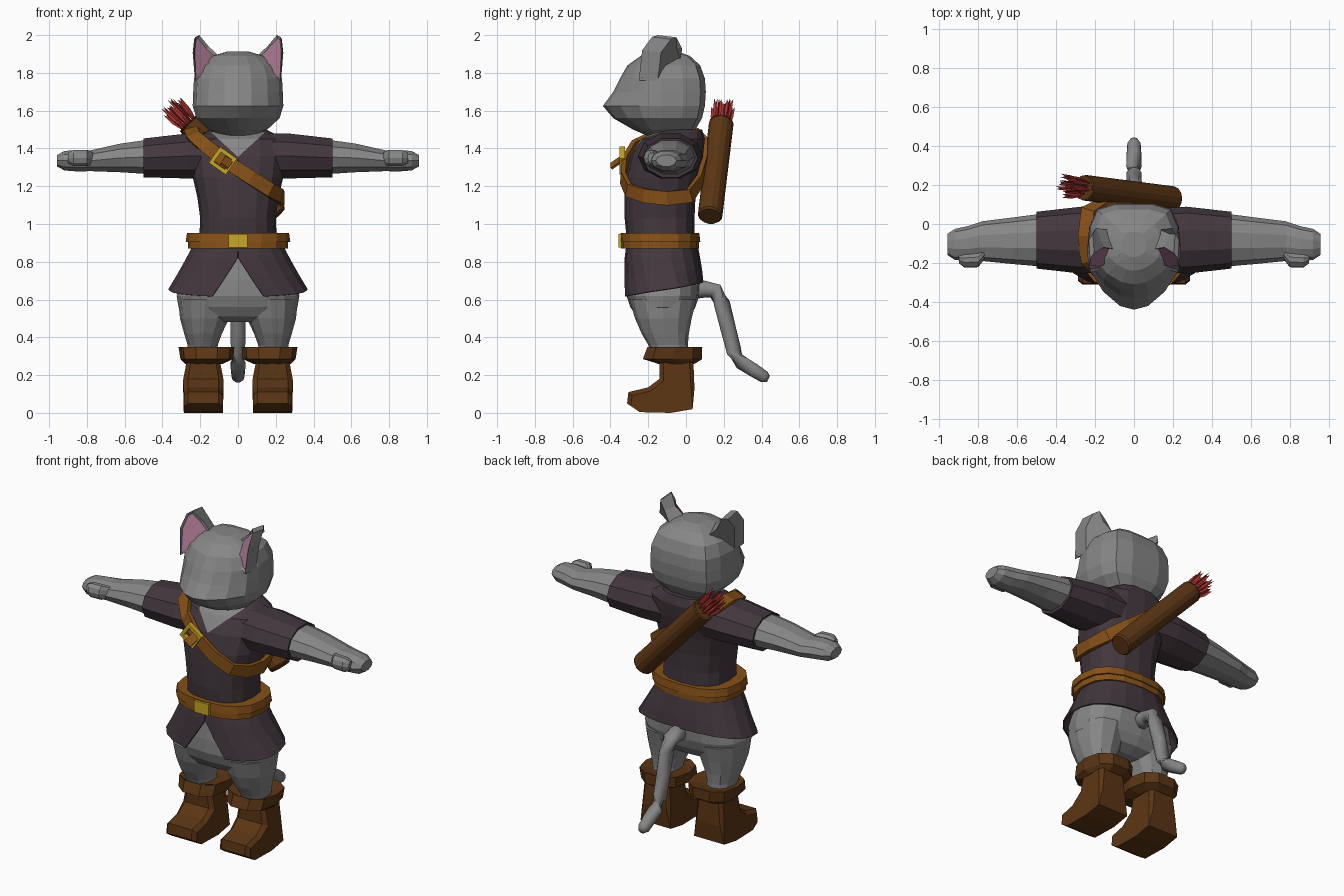
import bpy, bmesh, math, random
from mathutils import Vector as V

if "Cube" in bpy.data.objects:
    bpy.data.objects.remove(bpy.data.objects["Cube"])

random.seed(4)

def material(name, r, g, b):
    m = bpy.data.materials.new(name)
    m.diffuse_color = (r, g, b, 1)
    m.use_nodes = True
    m.node_tree.nodes["Principled BSDF"].inputs["Base Color"].default_value = m.diffuse_color
    return m

FUR = material("grey_fur", .24, .24, .24)
CLOTH = material("dark_plum_cloth", .055, .038, .047)
BOOT = material("dark_brown_leather", .105, .036, .007)
BELT = material("tan_leather", .24, .082, .009)
GOLD = material("gold", .58, .38, .02)
PINK = material("ear_pink", .36, .17, .26)
RED = material("arrow_red", .42, .035, .03)

def finish(name, bm, mats, mirror=False, smooth=False):
    bmesh.ops.recalc_face_normals(bm, faces=bm.faces)
    me = bpy.data.meshes.new(name)
    bm.to_mesh(me)
    bm.free()
    ob = bpy.data.objects.new(name, me)
    bpy.context.collection.objects.link(ob)
    for m in mats:
        me.materials.append(m)
    if mirror:
        ob.modifiers.new("mirror", 'MIRROR')
    if smooth:
        for p in me.polygons:
            p.use_smooth = True
    return ob

def loft_bm(rings, closed=True, caps=True, loop=False):
    """Skin a row of rings with quads."""
    bm = bmesh.new()
    rs = [[bm.verts.new(p) for p in r] for r in rings]
    n = len(rs[0])
    for a, b in zip(rs, rs[1:] + (rs[:1] if loop else [])):
        for i in range(n if closed else n - 1):
            j = (i + 1) % n
            bm.faces.new((a[i], a[j], b[j], b[i]))
    if caps and not loop:
        bm.faces.new(rs[0])
        bm.faces.new(rs[-1])
    return bm

def sgnpow(v, p):
    return math.copysign(abs(v) ** p, v)

def zring(z, hw, yf, yb, cx=0, n=16, e=2.5):
    """Horizontal rounded ring from front y to back y."""
    cy, ry = (yf + yb) / 2, (yb - yf) / 2
    return [V((cx + hw * sgnpow(math.cos(a), 2 / e), cy + ry * sgnpow(math.sin(a), 2 / e), z))
            for a in (2 * math.pi * i / n for i in range(n))]

def xring(x, cy, cz, ry, rz, n=10):
    return [V((x, cy + ry * math.cos(a), cz + rz * math.sin(a)))
            for a in (2 * math.pi * i / n for i in range(n))]

def tube(name, pts, radii, mat, n=10, smooth=False):
    rings = []
    for i, p in enumerate(pts):
        t = (pts[min(i + 1, len(pts) - 1)] - pts[max(i - 1, 0)]).normalized()
        u = t.cross(V((0, 0, 1)) if abs(t.z) < .9 else V((1, 0, 0))).normalized()
        w = t.cross(u)
        rings.append([p + radii[i] * (u * math.cos(a) + w * math.sin(a))
                      for a in (2 * math.pi * k / n for k in range(n))])
    return finish(name, loft_bm(rings), [mat], smooth=smooth)

def box(name, center, size, mat, roll=0):
    bm = bmesh.new()
    bmesh.ops.create_cube(bm, size=1)
    for v in bm.verts:
        v.co = V(a * b for a, b in zip(v.co, size))
    ob = finish(name, bm, [mat])
    ob.location = center
    ob.rotation_euler.y = roll
    return ob

# Head: stacked rings with a pointed muzzle
half = [(0, -1), (.3, -.94), (.66, -.7), (.92, -.38), (1, 0), (.96, .5), (.8, .88), (.4, 1), (0, 1)]
template = half + [(-x, y) for x, y in half[-2:0:-1]]
levels = [(1.465, .08, -.20, 0), (1.50, .155, -.28, .05), (1.56, .22, -.385, .085), (1.625, .24, -.44, .10),
          (1.70, .237, -.385, .105), (1.77, .233, -.35, .10), (1.84, .205, -.31, .075),
          (1.89, .135, -.24, .02), (1.912, .06, -.17, -.04)]
finish("head", loft_bm([[V((x * hw, -.13 + (y * (-.13 - yf) if y < 0 else y * (yb + .13)), z))
                         for x, y in template] for z, hw, yf, yb in levels]), [FUR])
finish("neck", loft_bm([zring(1.36, .11, -.2, .04), zring(1.55, .1, -.17, .03)]), [FUR])

# Ears: scooped shells opening forward and inward
bm = bmesh.new()
front = [V(p) for p in ((.222, -.25, 1.76), (.234, -.232, 1.92), (.226, -.18, 1.99), (.205, -.15, 2.0),
                        (.155, -.12, 1.94), (.095, -.13, 1.885), (.125, -.22, 1.83))]
fv = [bm.verts.new(p) for p in front]
bv = [bm.verts.new(p + V((.006 if p.x > .2 else .04, .1, -.012 if p.z > 1.8 else 0))) for p in front]
opening = bm.faces.new(fv)
bm.faces.new(bv[::-1])
for i in range(len(fv)):
    j = (i + 1) % len(fv)
    bm.faces.new((fv[j], fv[i], bv[i], bv[j]))
bmesh.ops.recalc_face_normals(bm, faces=bm.faces)
bmesh.ops.inset_region(bm, faces=[opening], thickness=.014, depth=-.012)
opening.material_index = 1
finish("ears", bm, [FUR, PINK], mirror=True)

# Tunic body with a V neck cut into the chest
bm = loft_bm([zring(*r) for r in ((.86, .235, -.31, .055), (.93, .205, -.315, .045), (1.03, .20, -.325, .045),
                                  (1.14, .215, -.325, .05), (1.25, .24, -.32, .065), (1.36, .255, -.295, .09),
                                  (1.45, .25, -.24, .10), (1.50, .15, -.14, .085))])
for s in (1, -1):
    fs = [f for f in bm.faces if f.calc_center_median().y < -.12 and f.calc_center_median().z > 1.25]
    geom = fs + list({e for f in fs for e in f.edges}) + list({v for f in fs for v in f.verts})
    bmesh.ops.bisect_plane(bm, geom=geom, plane_co=(0, 0, 1.355), plane_no=(-s * .11, 0, .12))
for f in bm.faces:
    c = f.calc_center_median()
    if c.y < -.12 and (c.z - 1.355) * .12 > abs(c.x) * .11:
        f.material_index = 1
finish("tunic_body", bm, [CLOTH, FUR])

# Sleeves, arms and thumbs
for name, mat, secs in (
    ("sleeves", CLOTH, ((.12, -.08, 1.36, .16, .125), (.27, -.083, 1.36, .172, .125), (.5, -.083, 1.35, .146, .108))),
    ("arms", FUR, ((.48, -.083, 1.355, .135, .095), (.62, -.086, 1.35, .12, .08), (.78, -.088, 1.335, .102, .058),
                   (.85, -.1, 1.335, .09, .06), (.92, -.105, 1.335, .08, .054), (.957, -.105, 1.335, .055, .032))),
    ("thumbs", FUR, ((.76, -.14, 1.345, .03, .03), (.80, -.182, 1.35, .04, .045),
                     (.87, -.186, 1.35, .038, .045), (.9, -.18, 1.35, .022, .028)))):
    finish(name, loft_bm([xring(*s) for s in secs]), [mat], mirror=True)

# Skirt: flared open strip with a front notch, hem rising to the back
def skirt_ring(z0, z1, hw, yf, yb, gap):
    pts = []
    for i in range(19):
        a = math.radians(-90 + gap + (360 - 2 * gap) * i / 18)
        k = (math.sin(a) + 1) / 2
        pts.append(V((hw * sgnpow(math.cos(a), .85), (yf + yb) / 2 + (yb - yf) / 2 * sgnpow(math.sin(a), .85),
                      z0 + (z1 - z0) * k)))
    return pts
ob = finish("skirt", loft_bm([skirt_ring(.90, .90, .235, -.315, .06, 0), skirt_ring(.82, .82, .277, -.325, .075, .2),
                              skirt_ring(.72, .76, .32, -.328, .085, 9), skirt_ring(.615, .69, .37, -.332, .093, 18)],
                             closed=False, caps=False), [CLOTH])
mod = ob.modifiers.new("thickness", 'SOLIDIFY')
mod.thickness, mod.offset = .008, -1

# Hips and legs
finish("hips", loft_bm([zring(*r) for r in ((.9, .2, -.28, .03), (.8, .25, -.305, .055), (.7, .30, -.315, .075),
                                            (.62, .325, -.315, .07), (.56, .315, -.295, .05),
                                            (.51, .27, -.26, .02), (.48, .15, -.2, -.04))]), [FUR])
finish("legs", loft_bm([zring(*r, n=12, e=2.2) for r in ((.6, .145, -.30, .055, .172), (.5, .13, -.27, .03, .177),
                                                         (.42, .1, -.235, .015, .185), (.36, .08, -.2, .01, .187),
                                                         (.26, .075, -.15, .01, .185))]), [FUR], mirror=True)

# Boots: side profile extruded across the foot, plus flared cuffs
side = [(-.14, .30), (-.14, .18), (-.2, .135), (-.305, .11), (-.312, .05), (-.245, .004),
        (-.08, 0), (.035, .02), (.045, .13), (.038, .30)]
def boot_side(inner):
    x0 = .08 if inner else .287
    return [V((x0 + (.02 if inner else -.02) * (z > .2), y, z)) for y, z in side]
bm = loft_bm([boot_side(True), boot_side(False)])
bmesh.ops.recalc_face_normals(bm, faces=bm.faces)
rim = [e for e in bm.edges if abs(e.verts[0].co.x - e.verts[1].co.x) < .05 and min(v.co.z for v in e.verts) > .03]
bmesh.ops.bevel(bm, geom=rim, offset=.022, segments=1, affect='EDGES')
finish("boots", bm, [BOOT], mirror=True)
finish("boot_cuffs", loft_bm([zring(.26, .1, -.15, .05, .18, 10), zring(.285, .14, -.235, .092, .165, 10),
                              zring(.35, .148, -.21, .092, .167, 10), zring(.335, .09, -.2, .03, .18, 10)]),
       [BOOT], mirror=True)

# Tail
tube("tail", [V((0, y, z)) for y, z in ((.04, .65), (.10, .655), (.155, .645), (.19, .58), (.225, .44),
                                        (.255, .325), (.295, .265), (.36, .225), (.415, .19), (.437, .18))],
     [.05, .047, .045, .043, .041, .04, .04, .038, .034, .018], FUR, smooth=True)

# Belt and its buckle
finish("belt_lower", loft_bm([zring(.87, .265, -.345, .07), zring(.915, .265, -.345, .07)]), [BELT])
finish("belt_upper", loft_bm([zring(.905, .277, -.35, .076), zring(.952, .27, -.346, .07)]), [BELT])
box("belt_buckle", (0, -.35, .912), (.1, .016, .072), GOLD)

# Chest strap: flat band around the torso
path = [V(p) for p in ((-.25, -.06, 1.498), (-.235, -.19, 1.465), (-.165, -.275, 1.41), (-.06, -.322, 1.33),
                       (.07, -.335, 1.245), (.17, -.305, 1.18), (.222, -.22, 1.15), (.235, -.1, 1.135),
                       (.21, .02, 1.15), (.1, .075, 1.23), (-.05, .1, 1.34), (-.16, .11, 1.43), (-.235, .07, 1.482))]
rings = []
for i, p in enumerate(path):
    t = (path[(i + 1) % len(path)] - path[i - 1]).normalized()
    n = V((.4 * p.x, p.y + .11, max(0, p.z - 1.4) * 4))
    n = (n - t * n.dot(t)).normalized()
    w = t.cross(n) * .037
    n *= .012
    rings.append([p + w + n, p - w + n, p - w - n, p + w - n])
finish("chest_strap", loft_bm(rings, loop=True), [BELT])

# Strap buckle frame with a loose strap end
roll = math.radians(35)
for k, (dx, dz, sx, sz) in enumerate(((0, .042, .11, .02), (0, -.042, .11, .02), (.045, 0, .02, .1), (-.045, 0, .02, .1))):
    off = V((dx * math.cos(roll) + dz * math.sin(roll), 0, -dx * math.sin(roll) + dz * math.cos(roll)))
    box(f"strap_buckle_bar_{k + 1}", V((-.08, -.338, 1.335)) + off, (sx, .028, sz), GOLD, roll)
ob = box("strap_end", (-.06, -.368, 1.325), (.05, .012, .07), BELT, roll)
ob.rotation_euler.x = math.radians(-50)

# Quiver and arrows slung across the back
low, top = V((.205, .127, 1.04)), V((-.26, .187, 1.535))
axis = (top - low).normalized()
tube("quiver", [low, low + axis * .01, top - axis * .01, top, top - axis * .015],
     [.058, .066, .066, .064, .05], BOOT, n=14)
u = axis.cross(V((0, 1, 0))).normalized()
w = axis.cross(u)
bm = bmesh.new()
for i in range(14):
    a, r = i * 2.4, .045 * math.sqrt((i + .5) / 14)
    d = u * math.cos(a) + w * math.sin(a)
    base = top - axis * .03 + d * r
    tip = base + axis * random.uniform(.15, .195) + d * r * .4
    # three thin feather blades per arrow
    for k in range(3):
        b = a + k * 2.09
        out = (u * math.cos(b) + w * math.sin(b)) * .015
        mid = base.lerp(tip, .55)
        bm.faces.new([bm.verts.new(p) for p in (base, mid + out, tip + out * .7, base.lerp(tip, .85))])
finish("arrows", bm, [RED])
